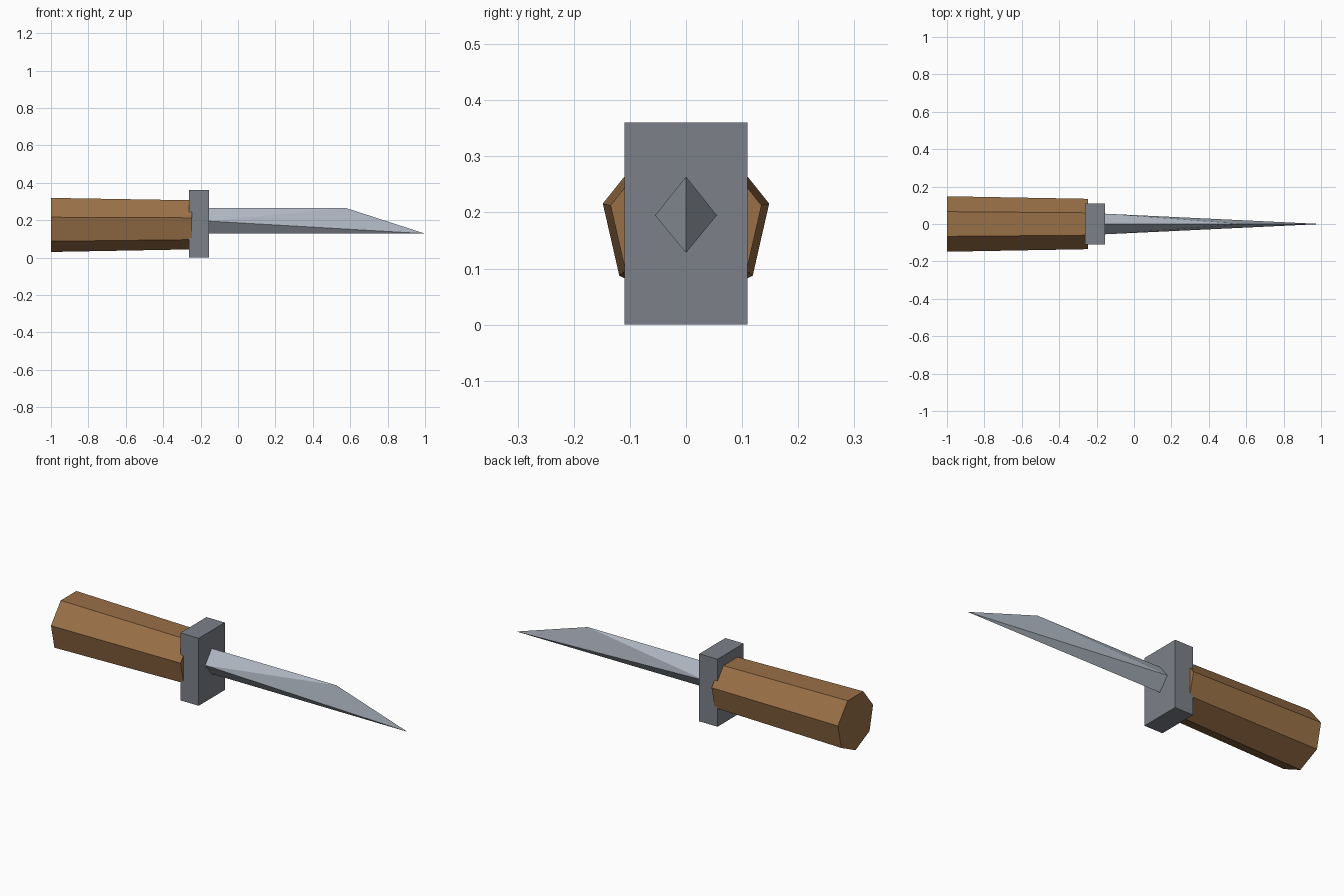
import bpy
import bmesh
import math

# Remove the default cube
default = bpy.data.objects.get("Cube")
if default:
    bpy.data.objects.remove(default, do_unlink=True)


def material(name, rgb):
    mat = bpy.data.materials.new(name)
    mat.use_nodes = True
    colour = (*rgb, 1)
    mat.diffuse_color = colour
    mat.node_tree.nodes["Principled BSDF"].inputs["Base Color"].default_value = colour
    return mat


def make_object(name, bm, mat):
    bmesh.ops.recalc_face_normals(bm, faces=bm.faces)
    mesh = bpy.data.meshes.new(name)
    bm.to_mesh(mesh)
    bm.free()
    mesh.materials.append(mat)
    obj = bpy.data.objects.new(name, mesh)
    bpy.context.collection.objects.link(obj)
    return obj


brown = material("brown wood", (0.32, 0.162, 0.063))
dark_grey = material("dark grey metal", (0.202, 0.22, 0.25))
steel = material("pale steel", (0.434, 0.479, 0.546))

# Handle: seven-sided tapered grip with a corner pointing down
SIDES = 7
bm = bmesh.new()
rings = []
for x, radius in ((-1, 0.152), (-0.245, 0.138)):
    angles = [math.tau * i / SIDES for i in range(SIDES)]
    rings.append([bm.verts.new((x, radius * math.sin(a), 0.182 - radius * math.cos(a)))
                  for a in angles])
for ring in rings:
    bm.faces.new(ring)
for i in range(SIDES):
    j = (i + 1) % SIDES
    bm.faces.new((rings[0][i], rings[0][j], rings[1][j], rings[1][i]))
make_object("handle", bm, brown)

# Guard: plain upright block
bm = bmesh.new()
bmesh.ops.create_cube(bm, size=1)
bmesh.ops.scale(bm, vec=(0.108, 0.22, 0.36), verts=bm.verts)
bmesh.ops.translate(bm, vec=(-0.209, 0, 0.18), verts=bm.verts)
make_object("guard", bm, dark_grey)

# Blade: diamond base, level spine, and a clipped slope down to the point
bm = bmesh.new()
base = -0.155
spine = bm.verts.new((base, 0, 0.264))
edge = bm.verts.new((base, 0, 0.128))
clip = bm.verts.new((0.58, 0, 0.264))
tip = bm.verts.new((1, 0, 0.128))
sides = [bm.verts.new((base, y, 0.195)) for y in (-0.055, 0.055)]
for side in sides:
    bm.faces.new((spine, side, clip))
    bm.faces.new((side, tip, clip))
    bm.faces.new((side, edge, tip))
bm.faces.new((spine, sides[0], edge, sides[1]))
make_object("blade", bm, steel)
